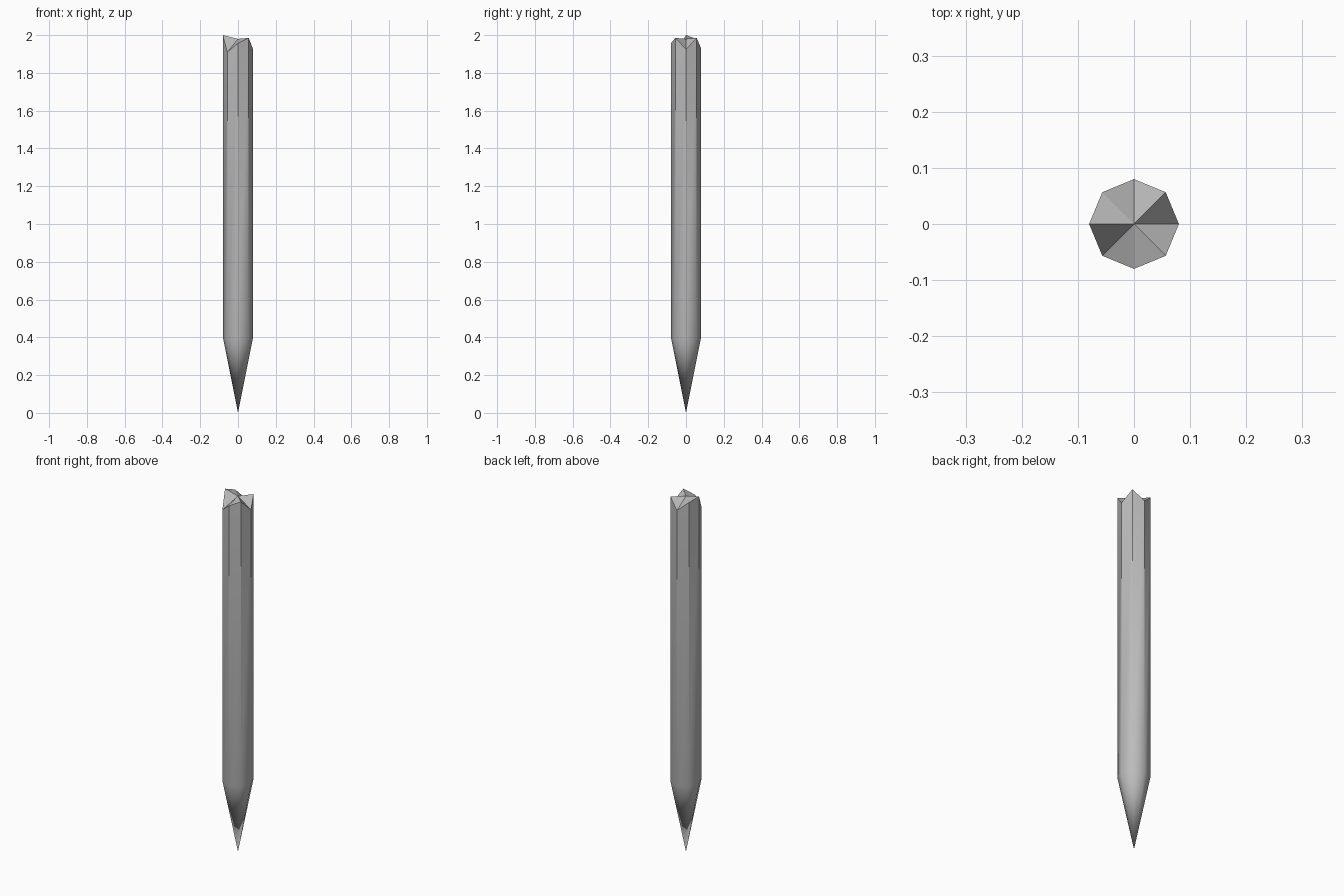
import bpy
import bmesh
from math import cos, sin, tau

if "Cube" in bpy.data.objects:
    bpy.data.objects.remove(bpy.data.objects["Cube"], do_unlink=True)

RADIUS = 0.08
SHOULDER = 0.4
# Broken rim heights, counter-clockwise from +x
RIM = [1.925, 1.985, 1.93, 1.98, 2.0, 1.91, 1.957, 1.985]
SIDES = len(RIM)

stone = bpy.data.materials.new("grey stone")
grey = (0.5, 0.5, 0.5, 1)
stone.use_nodes = True
stone.diffuse_color = grey
stone.node_tree.nodes["Principled BSDF"].inputs["Base Color"].default_value = grey

# Octagonal spike: pointed foot, straight shaft, jagged top
bm = bmesh.new()


def ring(heights):
    return [bm.verts.new((RADIUS * cos(tau * i / SIDES), RADIUS * sin(tau * i / SIDES), z))
            for i, z in enumerate(heights)]


tip = bm.verts.new((0, 0, 0))
crown = bm.verts.new((0, 0, 1.98))
lower, upper = ring([SHOULDER] * SIDES), ring(RIM)
for i in range(SIDES):
    j = (i + 1) % SIDES
    bm.faces.new((tip, lower[j], lower[i]))
    bm.faces.new((lower[i], lower[j], upper[j], upper[i]))
    bm.faces.new((crown, upper[i], upper[j]))
for face in bm.faces:
    face.smooth = True
bm.normal_update()

# Shading: rounded below, crisp facets at the broken end
normals = []
for face in bm.faces:
    for loop in face.loops:
        crisp = loop.vert.co.z > 1
        normals.append(tuple(face.normal if crisp else loop.vert.normal))

mesh = bpy.data.meshes.new("spike")
bm.to_mesh(mesh)
bm.free()
mesh.materials.append(stone)
mesh.normals_split_custom_set(normals)
spike = bpy.data.objects.new("spike", mesh)
bpy.context.collection.objects.link(spike)
